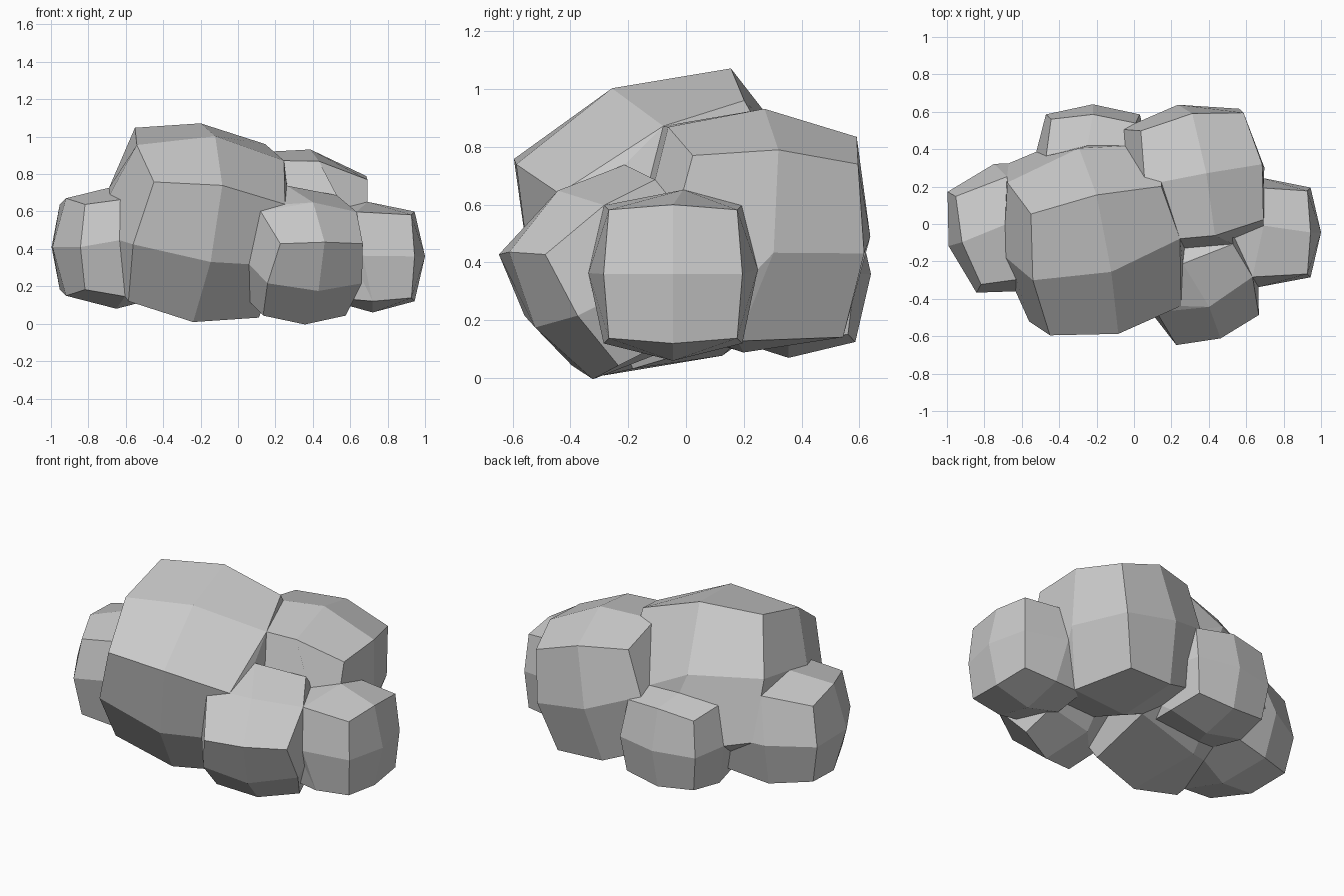
import bpy, bmesh
from math import radians
from mathutils import Euler, Vector

if "Cube" in bpy.data.objects:
    bpy.data.objects.remove(bpy.data.objects["Cube"])


def lobe(name, centre, half, tilt, edge=0.79, corner=0.69):
    """Faceted puff: a cube split 2x2 per side with edges and corners pulled in."""
    bm = bmesh.new()
    bmesh.ops.create_cube(bm, size=2)
    bmesh.ops.subdivide_edges(bm, edges=bm.edges[:], cuts=1, use_grid_fill=True)
    rot = Euler([radians(a) for a in tilt]).to_matrix()
    pull = {1: 1.0, 2: edge, 3: corner}
    for v in bm.verts:
        k = pull[sum(abs(c) > 0.5 for c in v.co)]
        v.co = rot @ Vector([h * c * k for h, c in zip(half, v.co)]) + Vector(centre)
    bmesh.ops.recalc_face_normals(bm, faces=bm.faces[:])
    mesh = bpy.data.meshes.new(name)
    bm.to_mesh(mesh)
    bm.free()
    ob = bpy.data.objects.new(name, mesh)
    bpy.context.collection.objects.link(ob)
    return ob


# Large main puff
cloud = lobe("cloud", (-0.22, -0.065, 0.54), (0.52, 0.52, 0.51), (24, 7, 12))

# Surrounding puffs
puffs = [
    lobe("front_right_puff", (0.335, -0.26, 0.37), (0.34, 0.34, 0.34), (35, 0, 20)),
    lobe("back_right_puff", (0.31, 0.235, 0.51), (0.40, 0.41, 0.43), (-3, 11, 10), 0.81, 0.71),
    lobe("right_puff", (0.72, -0.045, 0.36), (0.28, 0.30, 0.30), (0, 0, 0), 0.8, 0.74),
    lobe("left_puff", (-0.65, -0.02, 0.41), (0.355, 0.355, 0.33), (0, 0, 16), 0.79, 0.69),
    lobe("back_left_puff", (-0.22, 0.355, 0.36), (0.31, 0.285, 0.29), (0, 0, 0), 0.81, 0.72),
]

# Merge the puffs into one outer skin
for p in puffs:
    mod = cloud.modifiers.new(p.name, 'BOOLEAN')
    mod.operation = 'UNION'
    mod.solver = 'EXACT'
    mod.object = p

# Reduce the skin so the creases between puffs simplify
dec = cloud.modifiers.new("simplify", 'DECIMATE')
dec.ratio = 0.5

deps = bpy.context.evaluated_depsgraph_get()
merged = bpy.data.meshes.new_from_object(cloud.evaluated_get(deps))
cloud.modifiers.clear()
cloud.data = merged
for p in puffs:
    bpy.data.objects.remove(p)
